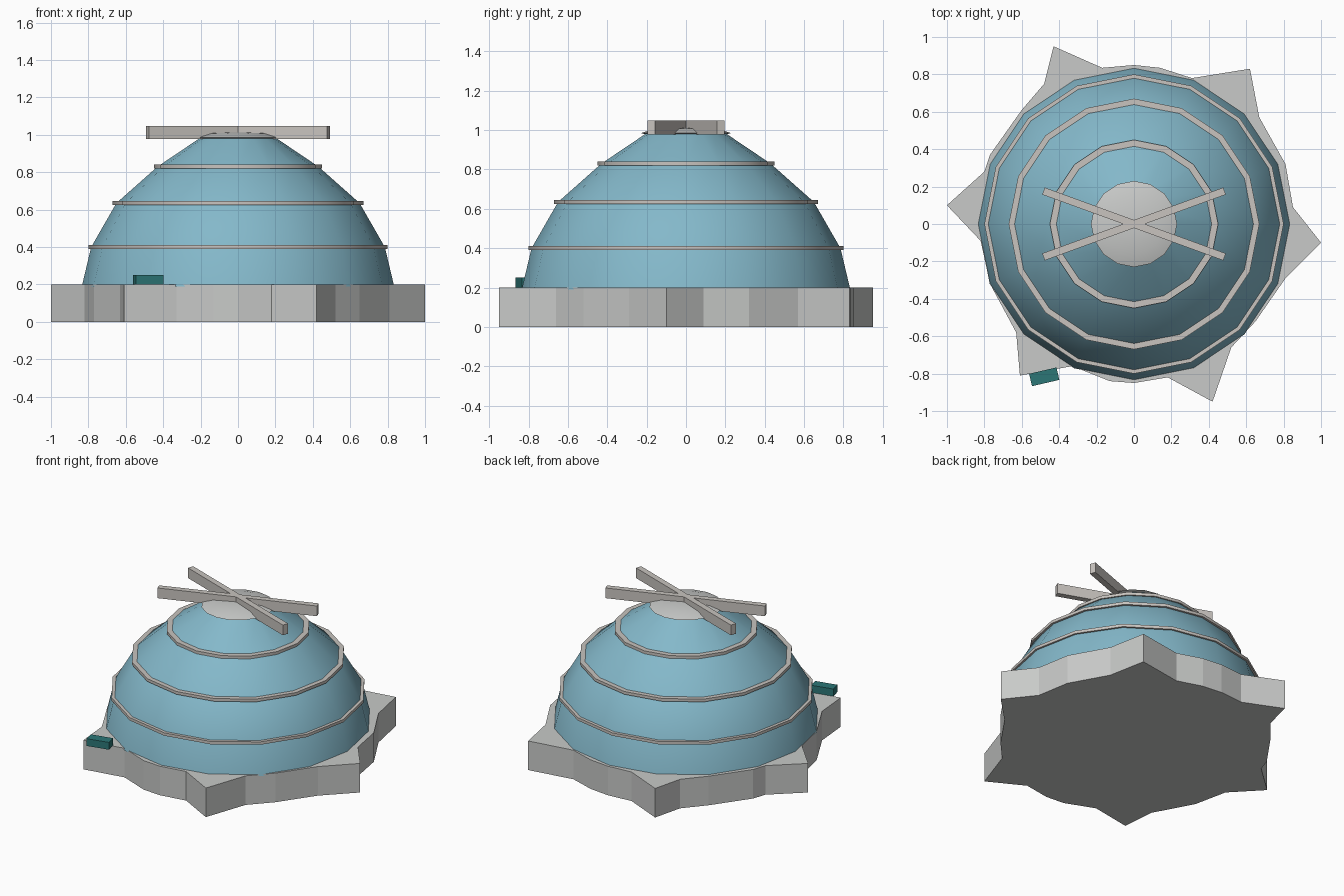
import bpy, bmesh, math
from mathutils import Matrix, Vector

cube = bpy.data.objects.get("Cube")
if cube:
    bpy.data.objects.remove(cube, do_unlink=True)


def material(name, rgb):
    mat = bpy.data.materials.new(name)
    mat.use_nodes = True
    color = (*rgb, 1)
    mat.diffuse_color = color
    mat.node_tree.nodes["Principled BSDF"].inputs["Base Color"].default_value = color
    return mat


stone = material("pale_grey", (0.58, 0.59, 0.58))
trim = material("warm_grey", (0.58, 0.55, 0.52))
blue = material("soft_blue", (0.23, 0.48, 0.59))
teal = material("dark_teal", (0.025, 0.18, 0.18))


def finish(name, bm, mat, smooth=False):
    bmesh.ops.recalc_face_normals(bm, faces=bm.faces)
    mesh = bpy.data.meshes.new(name)
    bm.to_mesh(mesh)
    bm.free()
    mesh.materials.append(mat)
    obj = bpy.data.objects.new(name, mesh)
    bpy.context.collection.objects.link(obj)
    if smooth:
        bpy.ops.object.select_all(action='DESELECT')
        obj.select_set(True)
        bpy.context.view_layer.objects.active = obj
        bpy.ops.object.shade_smooth_by_angle(angle=math.radians(30))
    return obj


def lathe(name, profile, mat, sides=16, ring=False):
    """Revolve (radius, height) points; close into a ring or fill both ends."""
    bm = bmesh.new()
    loops = []
    for r, z in profile:
        loops.append([bm.verts.new((r * math.cos(a), r * math.sin(a), z))
                      for a in (math.tau * i / sides for i in range(sides))])
    pairs = list(zip(loops, loops[1:]))
    if ring:
        pairs.append((loops[-1], loops[0]))
    else:
        bm.faces.new(loops[0])
        bm.faces.new(loops[-1])
    for low, high in pairs:
        for i in range(sides):
            j = (i + 1) % sides
            bm.faces.new((low[i], low[j], high[j], high[i]))
    return finish(name, bm, mat, True)


def box(name, center, size, angle, mat):
    bm = bmesh.new()
    bmesh.ops.create_cube(bm, size=1)
    bmesh.ops.transform(bm, verts=bm.verts, matrix=Matrix.LocRotScale(
        Vector(center), Matrix.Rotation(math.radians(angle), 3, 'Z'), Vector(size)))
    return finish(name, bm, mat)


# Star-pointed foundation slab
outline = [(1, -.1), (.85, .09), (.81, .32), (.67, .57), (.62, .83), (.31, .78),
           (.14, .835), (0, .85), (-.17, .835), (-.43, .95), (-.48, .75),
           (-.6, .61), (-.77, .37), (-.8, .28), (-1, .1), (-.82, -.09),
           (-.77, -.32), (-.63, -.58), (-.61, -.81), (-.33, -.76), (-.13, -.84),
           (0, -.85), (.18, -.82), (.42, -.95), (.52, -.66), (.65, -.52), (.81, -.29)]
bm = bmesh.new()
floor = bm.faces.new([bm.verts.new((x, y, 0)) for x, y in outline])
raised = bmesh.ops.extrude_face_region(bm, geom=[floor], use_keep_orig=True)
bmesh.ops.translate(bm, vec=(0, 0, 0.2),
                    verts=[v for v in raised["geom"] if isinstance(v, bmesh.types.BMVert)])
finish("foundation", bm, stone)

# Dome shell and its trim bands
lathe("dome", [(.835, .19), (.785, .4), (.65, .635), (.43, .83), (.2, .985)], blue)
for name, r, z in (("lower_band", .8, .4), ("middle_band", .67, .635), ("upper_band", .45, .83)):
    lathe(name, [(r - .035, z - .01), (r, z - .01), (r, z + .01), (r - .035, z + .01)],
          trim, ring=True)

# Roof cap with crossed beams
lathe("roof_cap", [(.19, .975), (.23, .985), (.16, 1.008), (.03, 1.013)], stone)
for name, angle in (("beam_a", 20), ("beam_b", -20)):
    box(name, (0, 0, 1.013), (1.03, .04, .07), angle, trim)

# Small block on the slab's edge
box("edge_block", (-.48, -.817, .225), (.15, .068, .05), 13, teal)
